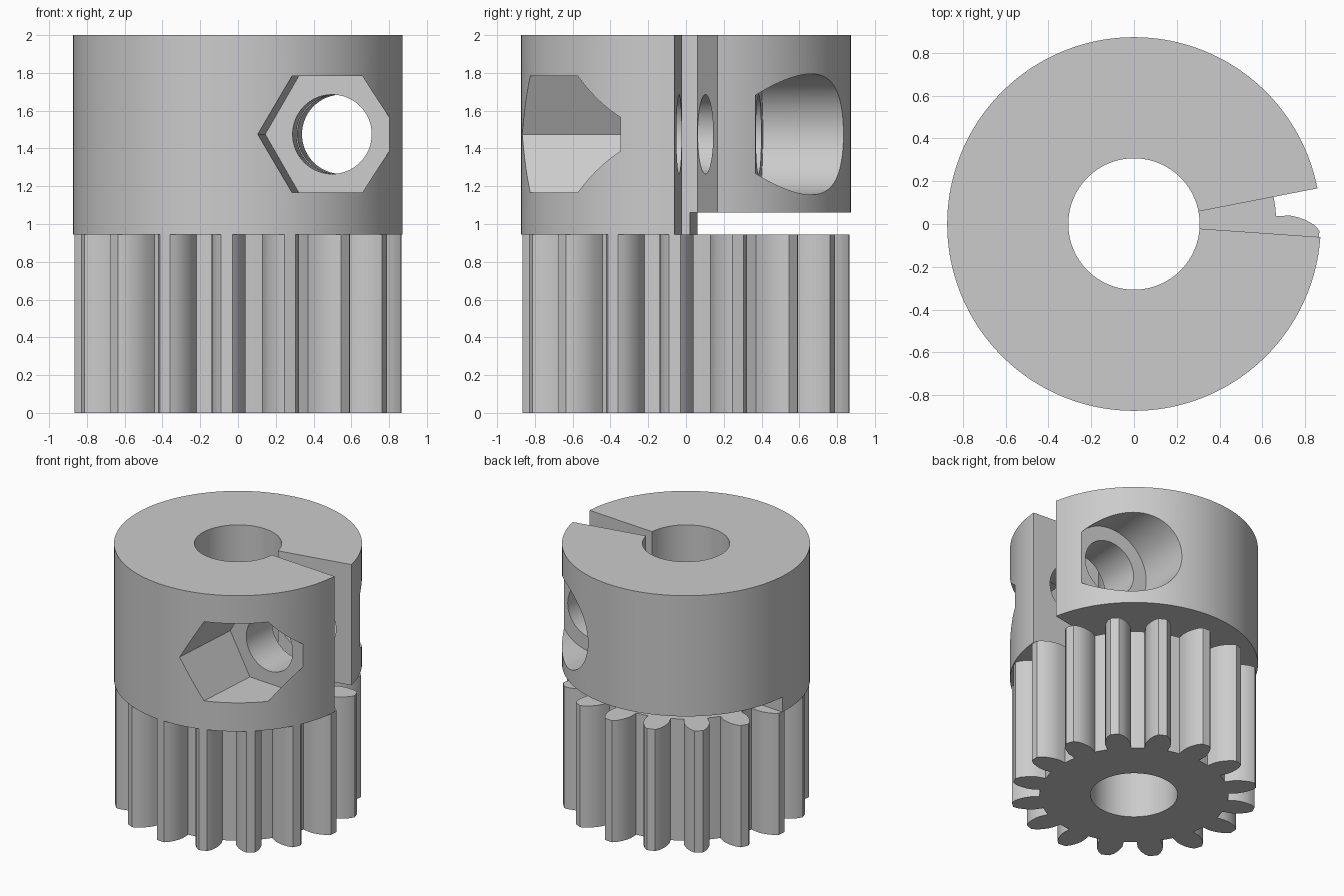
import bpy, bmesh
from math import radians, sin, cos, pi
from mathutils import Matrix

cube = bpy.data.objects.get("Cube")
if cube:
    bpy.data.objects.remove(cube, do_unlink=True)

TEETH = 16
TILT = radians(-4)       # clamp parting line, bolt axis and teeth share this angle
OPENING = radians(11)    # far side of the clamp gap
JOINT, TOP = 0.945, 2.0
R_COLLAR, R_BORE = 0.873, 0.307

grey = bpy.data.materials.new("plain_grey")
grey.use_nodes = True
grey.diffuse_color = (0.6, 0.6, 0.6, 1)
grey.node_tree.nodes["Principled BSDF"].inputs["Base Color"].default_value = (0.6, 0.6, 0.6, 1)


def polar(r, a):
    return (r * cos(a), r * sin(a))


def ring(r, n):
    return [polar(r, 2 * pi * i / n) for i in range(n)]


def prism(name, outline, z0, z1, matrix=Matrix()):
    """Extrude a closed outline along z and place it with a matrix."""
    bm = bmesh.new()
    low = bm.faces.new([bm.verts.new((x, y, z0)) for x, y in outline])
    grown = bmesh.ops.extrude_face_region(bm, geom=[low])["geom"]
    verts = [g for g in grown if isinstance(g, bmesh.types.BMVert)]
    bmesh.ops.translate(bm, verts=verts, vec=(0, 0, z1 - z0))
    bmesh.ops.transform(bm, matrix=matrix, verts=bm.verts)
    bmesh.ops.recalc_face_normals(bm, faces=bm.faces)
    mesh = bpy.data.meshes.new(name)
    bm.to_mesh(mesh)
    bm.free()
    mesh.materials.append(grey)
    obj = bpy.data.objects.new(name, mesh)
    bpy.context.collection.objects.link(obj)
    return obj


def carve(obj, cutters):
    """Subtract every cutter, bake the result and remove the cutters."""
    for c in cutters:
        c.hide_render = True
        mod = obj.modifiers.new(c.name, 'BOOLEAN')
        mod.operation, mod.solver, mod.object = 'DIFFERENCE', 'EXACT', c
    bpy.context.view_layer.update()
    graph = bpy.context.evaluated_depsgraph_get()
    baked = bpy.data.meshes.new_from_object(obj.evaluated_get(graph))
    obj.modifiers.clear()
    obj.data = baked
    for c in cutters:
        bpy.data.objects.remove(c, do_unlink=True)


def smooth(obj):
    bpy.ops.object.select_all(action='DESELECT')
    obj.select_set(True)
    bpy.context.view_layer.objects.active = obj
    bpy.ops.object.shade_smooth_by_angle(angle=radians(25))


# Gear: rounded tooth flank as radius and half angle, mirrored and repeated
flank = [(0.665, 7.2), (0.73, 7.1), (0.765, 6.4), (0.80, 5.4), (0.84, 3.8), (0.867, 2.0)]
outline = []
for i in range(TEETH):
    mid = TILT + 2 * pi * i / TEETH
    outline += [polar(r, mid - radians(h)) for r, h in flank]
    outline += [polar(r, mid + radians(h)) for r, h in reversed(flank)]
    outline.append(polar(flank[0][0], mid + pi / TEETH))
gear = prism("gear", outline, 0, JOINT)
carve(gear, [prism("gear_bore", ring(R_BORE, 96), -0.2, 1.2)])

# Collar: clamp gap, lifted rear half, and bolt hole with hex and round pockets
collar = prism("collar", ring(R_COLLAR, 160), JOINT, TOP)
turn = Matrix.Rotation(TILT, 4, 'Z')
bolt = turn @ Matrix.Translation((0.52, 0, 1.475)) @ Matrix.Rotation(pi / 2, 4, 'X')
carve(collar, [
    prism("collar_bore", ring(R_BORE, 96), 0.5, 2.5),
    prism("clamp_gap", [(0, 0), polar(2, TILT), polar(2, OPENING)], 0.6, 2.4),
    prism("rear_slit", [(-2, 0), (2, 0), (2, 2), (-2, 2)], 0.7, 1.062, turn),
    prism("nut_pocket", ring(0.355, 6), 0.29, 1.5, bolt),
    prism("bolt_hole", ring(0.21, 64), -0.6, 0.5, bolt),
    prism("bolt_head_pocket", ring(0.32, 96), -1.5, -0.422, bolt),
])

for part in (gear, collar):
    smooth(part)
